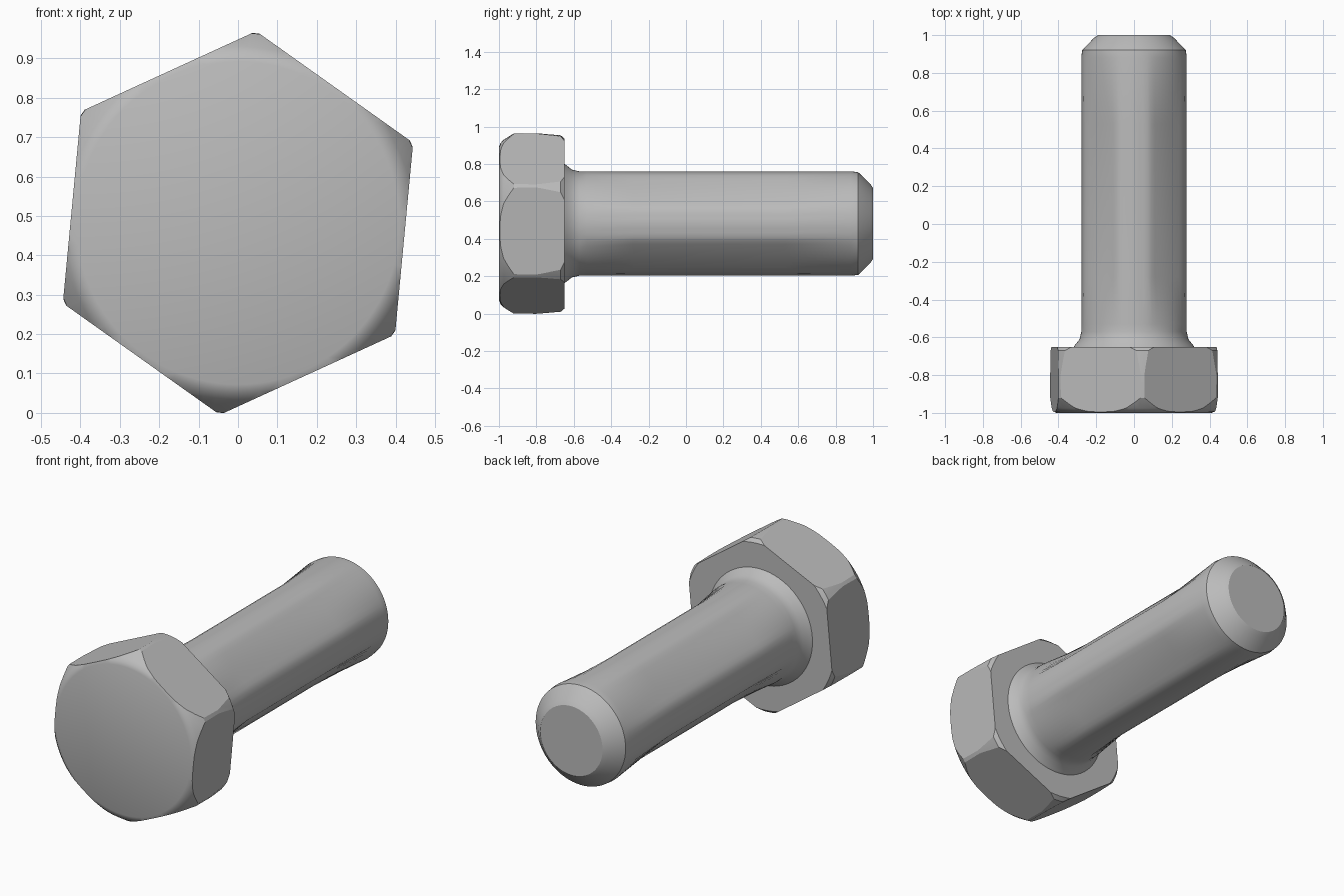
import bpy, bmesh, math

cube = bpy.data.objects.get("Cube")
if cube:
    bpy.data.objects.remove(cube, do_unlink=True)

AXIS_Z = 0.482
SHAFT_R = 0.279

steel = bpy.data.materials.new("grey steel")
steel.use_nodes = True
steel.diffuse_color = (0.5, 0.5, 0.5, 1)
steel.node_tree.nodes["Principled BSDF"].inputs["Base Color"].default_value = (0.5, 0.5, 0.5, 1)


def loft(name, rings, angles):
    """Skin rings along y; each ring is (y, radius function of angle), ends capped."""
    bm = bmesh.new()
    loops = []
    for y, radius in rings:
        loops.append([bm.verts.new((radius(a) * math.cos(a), y, AXIS_Z + radius(a) * math.sin(a)))
                      for a in angles])
    n = len(angles)
    for lo, hi in zip(loops, loops[1:]):
        for i in range(n):
            bm.faces.new((lo[i], lo[(i + 1) % n], hi[(i + 1) % n], hi[i]))
    bm.faces.new(loops[0])
    bm.faces.new(loops[-1])
    bmesh.ops.recalc_face_normals(bm, faces=bm.faces)
    mesh = bpy.data.meshes.new(name)
    bm.to_mesh(mesh)
    bm.free()
    obj = bpy.data.objects.new(name, mesh)
    bpy.context.collection.objects.link(obj)
    mesh.materials.append(steel)
    return obj


def circle(r):
    return lambda a: r


def flattened(a):
    """Round section with four broad flats on the diagonals and a narrow ridge between."""
    corners = [math.radians(d) for d in (0, 17, 73, 90)]
    a %= math.pi / 2
    for lo, hi in zip(corners, corners[1:]):
        if a <= hi + 1e-6:
            return SHAFT_R * math.cos((hi - lo) / 2) / math.cos(a - (lo + hi) / 2)
    return SHAFT_R


def smooth(obj, degrees):
    bpy.ops.object.select_all(action='DESELECT')
    obj.select_set(True)
    bpy.context.view_layer.objects.active = obj
    bpy.ops.object.shade_smooth_by_angle(angle=math.radians(degrees))


def turn(count, start=0):
    return [math.radians(start + 360 * i / count) for i in range(count)]


# Hexagonal head, its corners trimmed by a turned profile
head = loft("hex_head", [(-1.0, circle(0.489)), (-0.65, circle(0.489))], turn(6, 24.6))
profile = [(-1.01, 0.405), (-1.0, 0.41), (-0.992, 0.43), (-0.975, 0.448), (-0.92, 0.483),
           (-0.80, 0.484), (-0.67, 0.472), (-0.65, 0.455), (-0.64, 0.445)]
trimmer = loft("head_trimmer", [(y, circle(r)) for y, r in profile], turn(96))
trim = head.modifiers.new("corner trim", 'BOOLEAN')
trim.operation = 'INTERSECT'
trim.solver = 'EXACT'
trim.object = trimmer
bpy.context.view_layer.objects.active = head
bpy.ops.object.modifier_apply(modifier=trim.name)
bpy.data.objects.remove(trimmer, do_unlink=True)
smooth(head, 25)

# Shank with neck fillet, flattened middle and chamfered tip
shank = loft("shank", [
    (-0.66, circle(0.325)), (-0.64, circle(0.312)), (-0.61, circle(0.288)),
    (-0.57, circle(SHAFT_R)), (-0.53, circle(SHAFT_R)),
    (-0.28, flattened), (0.53, flattened),
    (0.88, circle(SHAFT_R)), (0.92, circle(0.275)),
    (0.985, circle(0.212)), (1.0, circle(0.19))], turn(72))
smooth(shank, 30)
